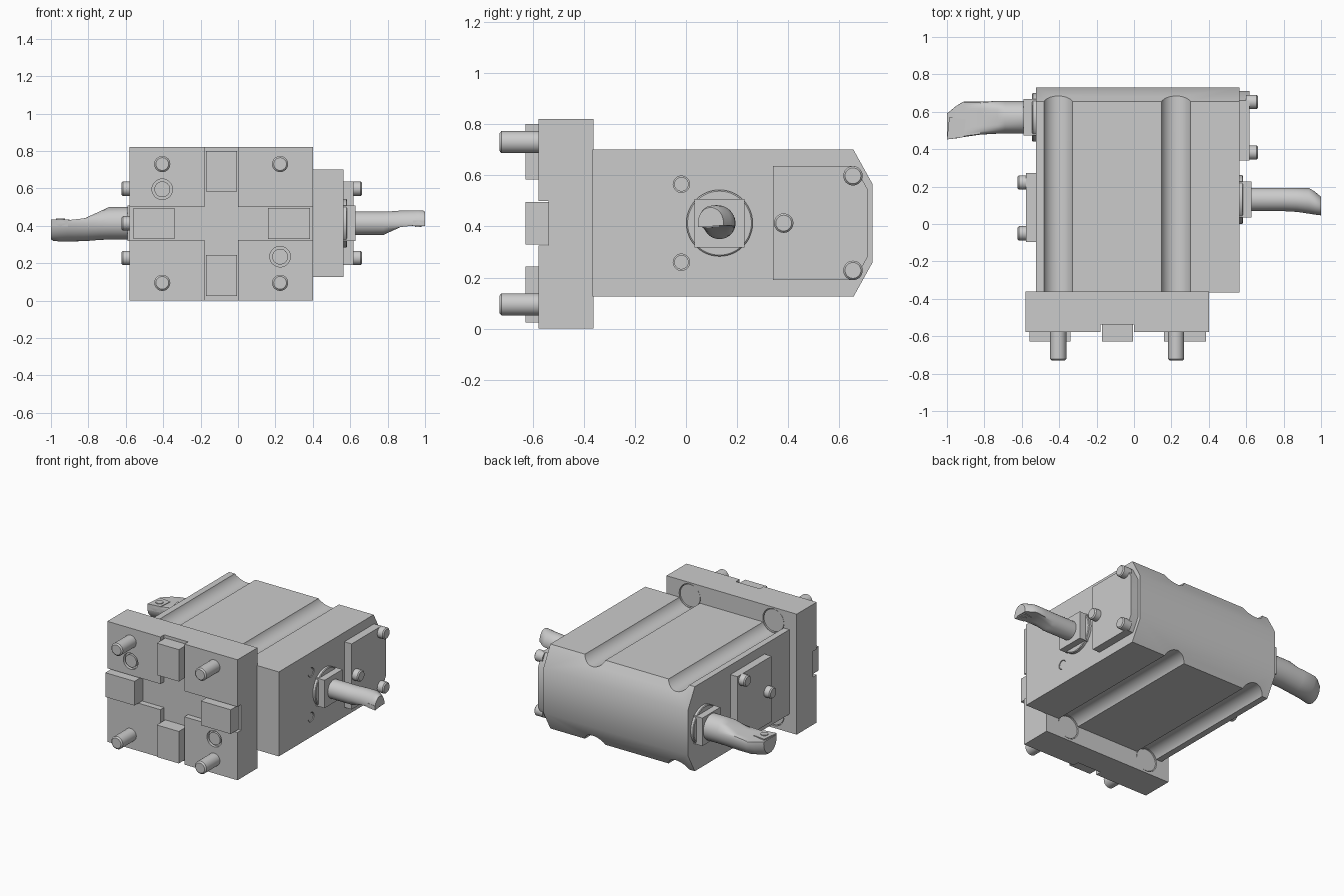
import bpy, bmesh
from math import sin, cos, pi

if "Cube" in bpy.data.objects:
    bpy.data.objects.remove(bpy.data.objects["Cube"])

ZC = 0.413          # height of the mid plane
BX = (-0.405, 0.225)  # clamp bolt columns
BZ = (0.095, 0.73)    # clamp bolt rows


def finish(name, bm, smooth=True):
    bmesh.ops.recalc_face_normals(bm, faces=bm.faces)
    me = bpy.data.meshes.new(name)
    bm.to_mesh(me)
    bm.free()
    ob = bpy.data.objects.new(name, me)
    bpy.context.collection.objects.link(ob)
    if smooth:
        shade(ob)
    return ob


def shade(ob):
    bpy.ops.object.select_all(action='DESELECT')
    ob.select_set(True)
    bpy.context.view_layer.objects.active = ob
    bpy.ops.object.shade_smooth_by_angle(angle=0.6)


def loft(name, rings):
    bm = bmesh.new()
    vs = [[bm.verts.new(p) for p in r] for r in rings]
    n = len(vs[0])
    for a, b in zip(vs, vs[1:]):
        for i in range(n):
            bm.faces.new((a[i], a[(i + 1) % n], b[(i + 1) % n], b[i]))
    bm.faces.new(vs[0])
    bm.faces.new(vs[-1])
    return finish(name, bm)


def box(name, x0, x1, y0, y1, z0, z1):
    return loft(name, [[(x, y0, z0), (x, y1, z0), (x, y1, z1), (x, y0, z1)] for x in (x0, x1)])


def prism_x(name, prof, x0, x1):
    return loft(name, [[(x, y, z) for y, z in prof] for x in (x0, x1)])


def lathe(name, axis, c, prof, n=40):
    # prof holds (position along axis, radius); c is the centre in the other two coordinates
    rings = []
    for t, r in prof:
        ring = [(c[0] + r * cos(2 * pi * i / n), c[1] + r * sin(2 * pi * i / n)) for i in range(n)]
        if axis == 'x':
            rings.append([(t, a, b) for a, b in ring])
        elif axis == 'y':
            rings.append([(a, t, b) for a, b in ring])
        else:
            rings.append([(a, b, t) for a, b in ring])
    return loft(name, rings)


def cut(ob, cutters):
    for c in cutters:
        bpy.context.view_layer.objects.active = ob
        m = ob.modifiers.new("cut", 'BOOLEAN')
        m.operation, m.solver, m.object = 'DIFFERENCE', 'EXACT', c
        bpy.ops.object.modifier_apply(modifier=m.name)
        bpy.data.objects.remove(c, do_unlink=True)
    shade(ob)


# Main body with chamfered back and four bolt grooves
body = prism_x("holder_body", [(-0.365, 0.125), (0.655, 0.125), (0.73, 0.26),
                               (0.73, 0.565), (0.655, 0.70), (-0.365, 0.70)], -0.525, 0.563)
cut(body, [lathe("groove_cutter", 'y', (x, z), [(-0.5, 0.083), (0.9, 0.083)], 48)
           for x in BX for z in BZ]
    + [lathe("plug_cutter", 'x', (-0.018, z), [(0.545, 0.032), (0.7, 0.032)]) for z in (0.26, 0.565)])
for z in (0.26, 0.565):
    lathe("side_plug", 'x', (-0.018, z), [(0.53, 0.028), (0.56, 0.028)])

# Mounting flange with cross slot, counterbores and plug holes
flange = box("mounting_flange", -0.58, 0.40, -0.577, -0.362, 0, 0.82)
PLUGS = ((-0.405, 0.595), (0.225, 0.235))
cut(flange, [box("slot_cutter", -0.18, 0.0, -0.7, -0.537, -0.1, 0.9),
             box("slot_cutter", -0.7, 0.5, -0.7, -0.537, 0.325, 0.50)]
    + [lathe("bore_cutter", 'y', (x, z), [(-0.42, 0.08), (-0.3, 0.08)]) for x in BX for z in BZ]
    + [lathe("hole_cutter", 'y', p, [(-0.7, 0.055), (-0.555, 0.055)]) for p in PLUGS])
for p in PLUGS:
    lathe("flange_plug", 'y', p, [(-0.574, 0.042), (-0.54, 0.042)])

# Clamp bolts through the flange
for x in BX:
    for z in BZ:
        lathe("clamp_bolt", 'y', (x, z), [(-0.73, 0.034), (-0.722, 0.043), (-0.43, 0.043),
                                          (-0.43, 0.075), (-0.367, 0.075)])

# Four locating keys in the cross slot
for x0, x1 in ((-0.56, -0.34), (0.16, 0.385)):
    box("side_key", x0, x1, -0.628, -0.53, 0.33, 0.495)
for z0, z1 in ((0.025, 0.243), (0.583, 0.80)):
    box("upright_key", -0.172, -0.006, -0.628, -0.53, z0, z1)

# Side cover plates with cap screws
prism_x("right_cover", [(0.34, 0.19), (0.66, 0.19), (0.71, 0.28), (0.71, 0.546),
                        (0.66, 0.636), (0.34, 0.636)], 0.55, 0.618)
box("left_cover", -0.578, -0.51, -0.095, 0.272, 0.19, 0.636)
for s, x, ya, yb in ((1, 0.618, 0.653, 0.382), (-1, -0.578, 0.222, -0.05)):
    for y, z in ((ya, 0.228), (ya, 0.598), (yb, ZC)):
        lathe("cover_screw", 'x', (y, z), [(x - s * 0.02, 0.038), (x + s * 0.038, 0.038),
                                           (x + s * 0.045, 0.031)], 32)

# Boring bars: round collar, square seat and a half-cut head with an insert
# Each section: distance from tip, y low, y high, z low, flat top
SECTIONS = ((0.31, -0.087, 0.087, -0.087, 0.087), (0.27, -0.087, 0.087, -0.088, 0.068),
            (0.18, -0.092, 0.085, -0.095, 0.027), (0.09, -0.105, 0.085, -0.097, 0.017),
            (0.05, -0.112, 0.062, -0.097, 0.014), (0.012, -0.116, 0.03, -0.094, 0.012),
            (0.0, -0.118, 0.022, -0.085, 0.012))


def boring_bar(side, yc, face, seat, k, name):
    def pt(u, y, z):
        return (side * (1 - u * k), yc + y * k, ZC - side * z * k)
    lathe(name + "_collar", 'x', (yc, ZC), [(face - side * 0.02, 0.13), (face + side * 0.016, 0.13),
                                            (face + side * 0.02, 0.125)], 48)
    xs = sorted((face, seat))
    box(name + "_seat", xs[0], xs[1], yc - 0.097, yc + 0.097, ZC - 0.095, ZC + 0.095)
    base = ((1 - abs(seat) + 0.02) / k,) + SECTIONS[0][1:]
    rings = []
    for u, y0, y1, zb, top in (base,) + SECTIONS:
        ring = []
        for i in range(40):
            a = 2 * pi * i / 40
            y = (y0 + y1) / 2 + (y1 - y0) / 2 * cos(a)
            ring.append(pt(u, y, min(-zb * sin(a), top)))
        rings.append(ring)
    loft(name + "_shank", rings)
    tip = ((0.0, -0.118), (0.012, 0.0), (0.10, -0.01), (0.09, -0.105))
    loft(name + "_insert", [[pt(u, y, z) for u, y in tip] for z in (-0.02, 0.021)])
    loft(name + "_insert_screw", [[pt(0.052 + 0.024 * cos(pi * i / 10), -0.06 + 0.024 * sin(pi * i / 10), z)
                                   for i in range(20)] for z in (0.0, 0.026)])


boring_bar(-1, 0.57, -0.525, -0.59, 1.0, "left_bar")
boring_bar(1, 0.131, 0.563, 0.628, 0.72, "right_bar")
